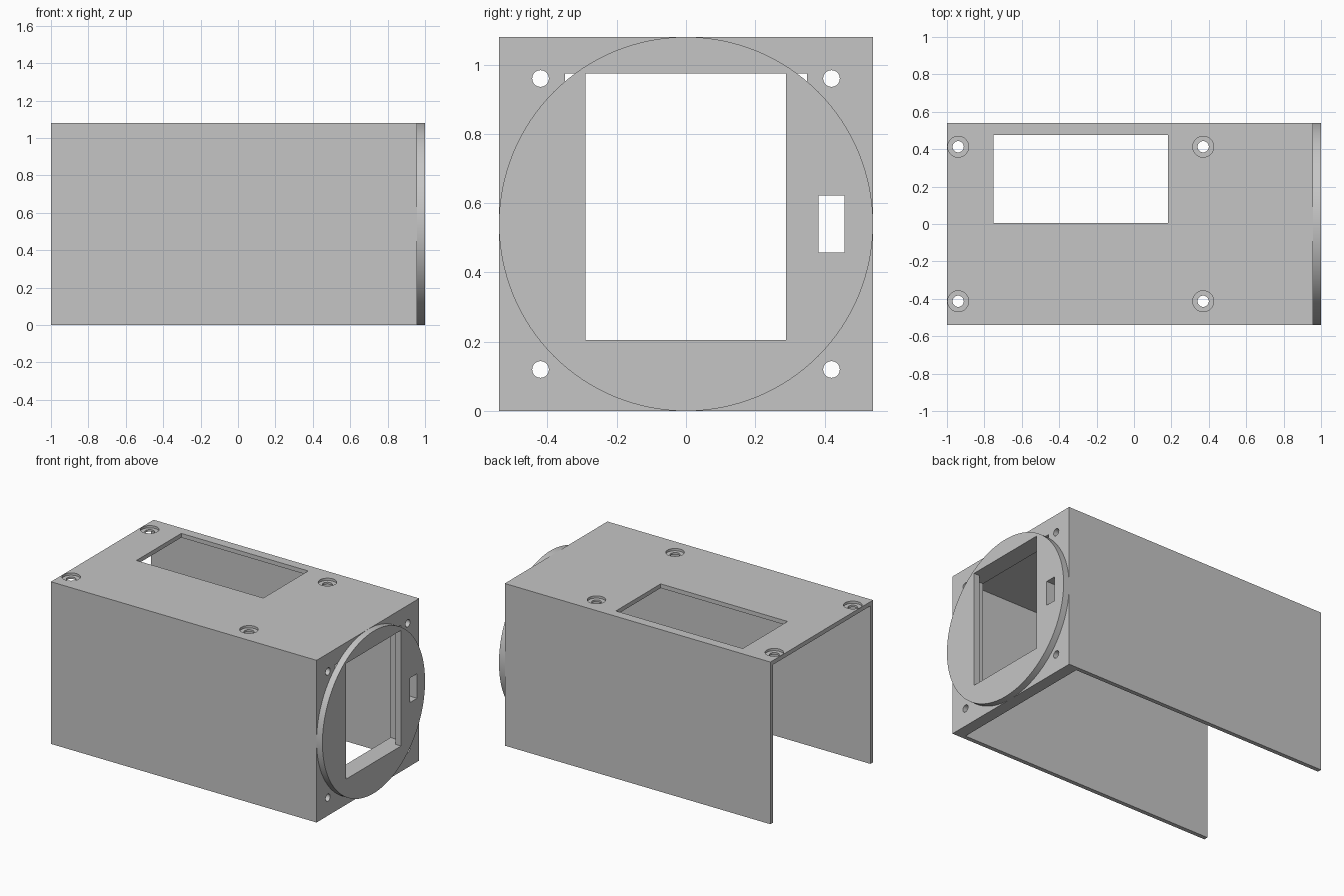
import bpy
from math import pi, radians

default = bpy.data.objects.get("Cube")
if default:
    bpy.data.objects.remove(default, do_unlink=True)

grey = bpy.data.materials.new("plain grey")
grey.use_nodes = True
COLOUR = (0.56, 0.56, 0.56, 1)
grey.diffuse_color = COLOUR
grey.node_tree.nodes["Principled BSDF"].inputs["Base Color"].default_value = COLOUR

FRONT, WALL, PLATE = 0.957, 0.028, 0.078   # end face position, wall and end-wall thickness
HALF, HEIGHT = 0.54, 1.08


def box(name, x, y, z):
    """Box from three (low, high) ranges."""
    bpy.ops.mesh.primitive_cube_add(size=1, location=[sum(r) / 2 for r in (x, y, z)])
    ob = bpy.context.object
    ob.name = name
    ob.scale = [r[1] - r[0] for r in (x, y, z)]
    bpy.ops.object.transform_apply(location=True, rotation=True, scale=True)
    return ob


def rod(name, radius, depth, centre, along_x=False, sides=32):
    bpy.ops.mesh.primitive_cylinder_add(
        vertices=sides, radius=radius, depth=depth, location=centre,
        rotation=(0, pi / 2 if along_x else 0, 0))
    ob = bpy.context.object
    ob.name = name
    bpy.ops.object.transform_apply(location=True, rotation=True, scale=True)
    return ob


def carve(ob, cutters):
    """Subtract every cutter from the part, then remove the cutters."""
    for cutter in cutters:
        cutter.hide_render = True
        mod = ob.modifiers.new("cut", 'BOOLEAN')
        mod.operation, mod.solver, mod.object = 'DIFFERENCE', 'EXACT', cutter
    bpy.context.view_layer.update()
    graph = bpy.context.evaluated_depsgraph_get()
    mesh = bpy.data.meshes.new_from_object(ob.evaluated_get(graph))
    ob.modifiers.clear()
    ob.data = mesh
    for cutter in cutters:
        bpy.data.objects.remove(cutter, do_unlink=True)


def finish(ob):
    ob.data.materials.clear()
    ob.data.materials.append(grey)
    bpy.ops.object.select_all(action='DESELECT')
    ob.select_set(True)
    bpy.context.view_layer.objects.active = ob
    bpy.ops.object.shade_smooth_by_angle(angle=radians(30))


def slot_cutter():
    return box("slot_cutter", (0.8, 1.1), (0.383, 0.457), (0.458, 0.622))


# Housing: open at the bottom and at the rear end
housing = box("housing", (-1, FRONT), (-HALF, HALF), (0, HEIGHT))
cutters = [
    box("hollow_cutter", (-1.2, FRONT - PLATE), (WALL - HALF, HALF - WALL),
        (-0.2, HEIGHT - WALL)),
    # display pocket behind the round bezel
    box("pocket_cutter", (0.8, 1.1), (-0.35, 0.35), (0.205, 0.975)),
    slot_cutter(),
    # roof window
    box("roof_window_cutter", (-0.752, 0.183), (0.005, 0.477), (0.95, 1.2)),
]
# Counterbored screw holes in the roof
for x in (-0.94, 0.37):
    for y in (-0.413, 0.413):
        cutters.append(rod("roof_hole_cutter", 0.03, 0.4, (x, y, HEIGHT)))
        cutters.append(rod("roof_bore_cutter", 0.056, 0.03, (x, y, HEIGHT)))
# Corner screw holes in the end wall
for y in (-0.42, 0.42):
    for z in (0.12, 0.96):
        cutters.append(rod("end_hole_cutter", 0.024, 0.4, (FRONT, y, z), True))
carve(housing, cutters)
finish(housing)

# Round bezel on the end wall
bezel = rod("round_bezel", HALF, 1 - FRONT, ((1 + FRONT) / 2, 0, HALF), True, 128)
carve(bezel, [
    box("window_cutter", (0.8, 1.1), (-0.29, 0.288), (0.205, 0.975)),
    slot_cutter(),
])
finish(bezel)
